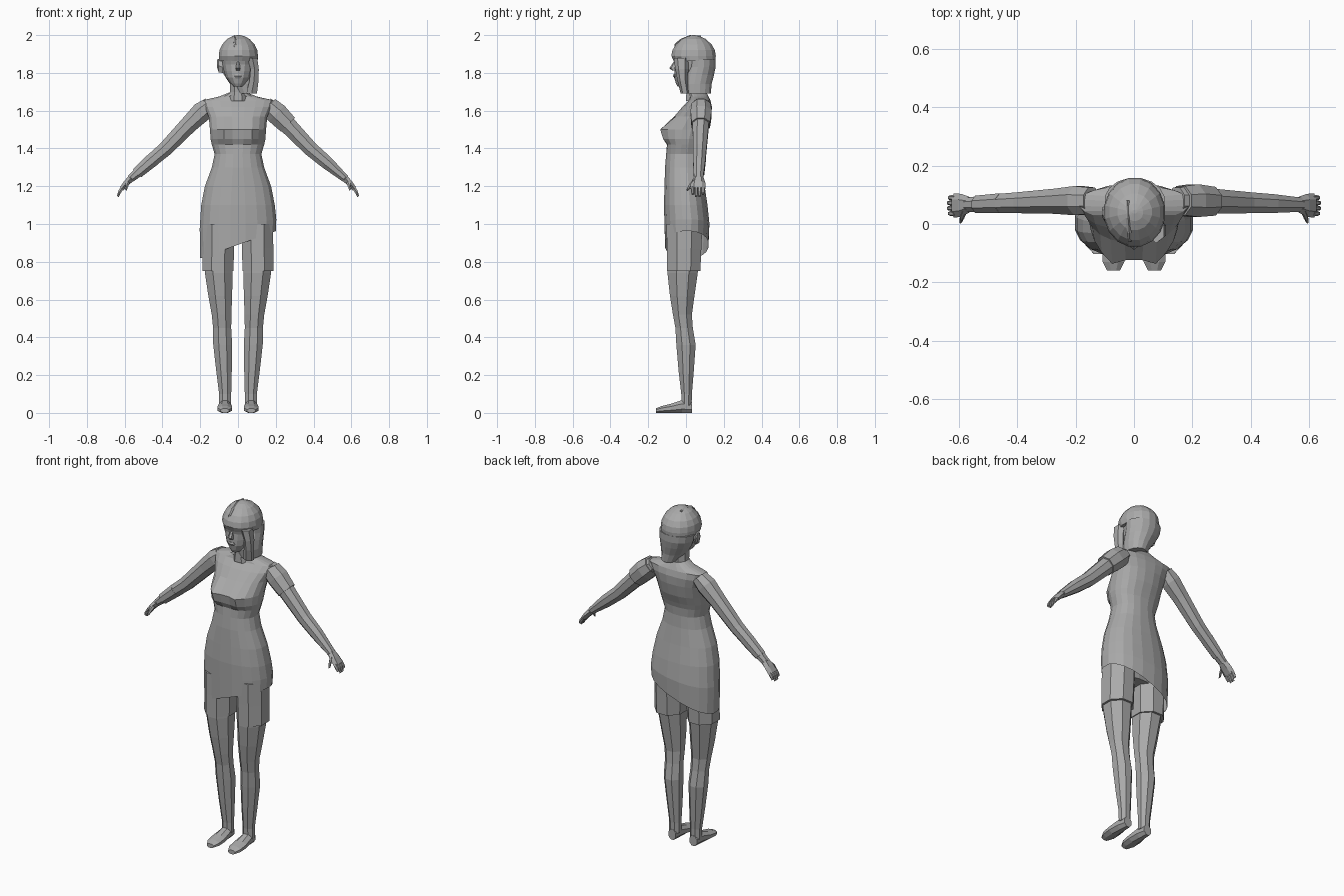
import bpy, bmesh, math
from mathutils import Vector

grey = bpy.data.materials.new("plain grey")
grey.diffuse_color = (0.4, 0.4, 0.4, 1)
X, Y, Z = Vector((1, 0, 0)), Vector((0, 1, 0)), Vector((0, 0, 1))


def skin(name, rings, caps=(True, True), mirror=False):
    """Join rings of points into a flat-shaded skin."""
    bm = bmesh.new()
    vr = [[bm.verts.new(p) for p in r] for r in rings]
    n = len(vr[0])
    for a, b in zip(vr, vr[1:]):
        for i in range(n):
            j = (i + 1) % n
            bm.faces.new((a[i], a[j], b[j], b[i]))
    if caps[0]:
        bm.faces.new(vr[0][::-1])
    if caps[1]:
        bm.faces.new(vr[-1])
    bmesh.ops.recalc_face_normals(bm, faces=bm.faces)
    me = bpy.data.meshes.new(name)
    bm.to_mesh(me)
    bm.free()
    ob = bpy.data.objects.new(name, me)
    me.materials.append(grey)
    bpy.context.collection.objects.link(ob)
    if mirror:
        m = ob.modifiers.new("mirror", 'MIRROR')
        m.use_mirror_merge = False
        c = bpy.data.objects.new(name + "_centre", None)
        c.hide_render = True
        bpy.context.collection.objects.link(c)
        m.mirror_object = c
    return ob


def tube(name, pts, u, v, n=8, mirror=True):
    """pts: (x, y, z, radius along u, radius along v)."""
    k = 1 / math.cos(math.pi / n)
    rings = []
    for x, y, z, ru, rv in pts:
        ring = []
        for i in range(n):
            a = 2 * math.pi * (i + .5) / n
            ring.append(Vector((x, y, z)) + u * (ru * k * math.cos(a)) + v * (rv * k * math.sin(a)))
        rings.append(ring)
    return skin(name, rings, mirror=mirror)


def shell(name, rows, n=16, e=0.88, caps=(True, True), shape=None):
    """rows: (z, centre x, half width, front y, back y)."""
    rings = []
    for k, (z, cx, hw, yf, yb) in enumerate(rows):
        ring = []
        for i in range(n):
            a = 2 * math.pi * (i + .5) / n
            c, s = math.cos(a), math.sin(a)
            p = Vector((cx + hw * math.copysign(abs(c) ** e, c),
                        (yf + yb) / 2 + (yb - yf) / 2 * math.copysign(abs(s) ** e, s), z))
            ring.append(shape(p, k, s) if shape else p)
        rings.append(ring)
    return skin(name, rings, caps)


# Dress and torso in one skin, with bust and slanted hem
def torso_shape(p, k, s):
    if k < 2:
        p.z += (0.36, 0.12)[k] * p.x
    if s < 0:
        d = (abs(p.x) - 0.072) / 0.045
        h = (p.z - 1.485) / 0.045
        p.y -= 0.042 * math.exp(-d * d - h * h)
    return p


shell("dress_torso", [
    (0.89, 0, .202, -.112, .12), (1.0, 0, .205, -.115, .125),
    (1.1, 0, .197, -.118, .115), (1.2, 0, .177, -.115, .10),
    (1.3, 0, .14, -.112, .088), (1.37, 0, .125, -.106, .085),
    (1.42, 0, .14, -.10, .09), (1.45, 0, .147, -.108, .10),
    (1.5, 0, .15, -.11, .12), (1.57, 0, .157, -.062, .135),
    (1.62, 0, .18, -.02, .138), (1.655, 0, .19, .015, .13),
    (1.675, 0, .10, .02, .12), (1.695, 0, .05, .01, .11)],
    n=20, caps=(False, True), shape=torso_shape)
shell("pelvis", [(.92, 0, .10, -.07, .07), (.97, 0, .18, -.095, .1), (1.08, 0, .18, -.10, .1)])

# Legs, shorts and feet
tube("leg", [(.104, -.015, .8, .075, .083), (.102, -.018, .74, .073, .08),
             (.094, -.02, .62, .063, .065), (.087, -.019, .52, .052, .05),
             (.084, -.01, .45, .048, .046), (.081, .0, .36, .05, .051),
             (.074, .001, .22, .041, .04), (.068, .003, .1, .032, .028),
             (.068, .003, .04, .032, .027)], X, Y)
tube("shorts_leg", [(.103, -.008, 1.0, .082, .095), (.104, -.01, .87, .083, .091),
                    (.106, -.012, .75, .082, .088)], X, Y)
tube("foot", [(.069, .032, .03, .024, .03), (.069, -.02, .034, .032, .034),
              (.07, -.08, .024, .039, .024), (.07, -.13, .018, .037, .018),
              (.07, -.16, .012, .022, .012)], X, Z)

# Arms and hands, square to the sloping arm direction
U = Vector((.7071, 0, .7071))
tube("arm", [(.145, .08, 1.635, .04, .045), (.19, .08, 1.595, .054, .05),
             (.26, .078, 1.527, .046, .043), (.385, .073, 1.397, .039, .036),
             (.47, .07, 1.325, .035, .032), (.57, .066, 1.238, .02, .024)], U, Y)
tube("palm", [(.565, .066, 1.243, .018, .024), (.592, .064, 1.215, .016, .034),
              (.617, .063, 1.186, .012, .036)], U, Y, 6)
for i in range(4):
    y = .036 + .018 * i
    r = .012 if i in (1, 2) else .0
    tube("finger", [(.612, y, 1.193, .009, .008), (.626, y, 1.172, .009, .008),
                    (.633 + r * .3, y, 1.158 - r, .006, .006)], U, Y, 6)
tube("thumb", [(.578, .052, 1.232, .011, .012), (.588, .026, 1.207, .010, .010),
               (.594, .008, 1.18, .006, .006)], U, Y, 6)

# Loose sleeve on one shoulder, cuff on the other wrist
tube("shoulder_sleeve", [(.16, .08, 1.625, .052, .05), (.205, .08, 1.585, .058, .056),
                         (.265, .078, 1.525, .052, .049)], U, Y, mirror=False)
tube("wrist_cuff", [(-.45, .071, 1.342, .037, .034), (-.535, .067, 1.268, .03, .03)],
     Vector((-.7071, 0, .7071)), Y, mirror=False)

# Neck and head
tube("neck", [(0, .055, 1.65, .055, .055), (0, .052, 1.70, .043, .05), (0, .045, 1.79, .043, .05)],
     X, Y, mirror=False)
shell("face", [(1.728, 0, .022, -.045, .01), (1.745, 0, .042, -.054, .06),
               (1.775, 0, .065, -.062, .09), (1.81, 0, .077, -.062, .1),
               (1.845, 0, .084, -.06, .1), (1.88, 0, .088, -.07, .1), (1.93, 0, .08, -.055, .1)],
      n=14, e=1)
tube("nose", [(0, -.055, 1.86, .006, .008), (0, -.07, 1.825, .012, .016),
              (0, -.06, 1.812, .011, .01)], X, Y, 6, mirror=False)
tube("mouth", [(0, -.058, 1.793, .014, .006), (0, -.058, 1.783, .022, .009),
               (0, -.054, 1.771, .012, .006)], X, Y, 6, mirror=False)
tube("ear", [(-.08, .025, 1.83, .03, .02), (-.102, .035, 1.838, .036, .022),
             (-.11, .042, 1.848, .022, .012)], Z, Y, 6, mirror=False)

# Hair: cap over the skull, falling to one side of the neck
shell("hair_cap", [(1.862, .002, .104, -.066, .158), (1.89, .002, .106, -.08, .16),
                   (1.92, .002, .102, -.074, .155), (1.95, .002, .088, -.056, .138),
                   (1.98, .002, .06, -.022, .105), (1.995, .002, .03, .01, .07),
                   (2.0, .002, .008, .035, .048)], e=1)
shell("hair_back", [(1.69, .045, .055, -.01, .133), (1.74, .03, .073, -.018, .137),
                    (1.79, .014, .09, -.012, .15), (1.83, .005, .1, .0, .158),
                    (1.87, .002, .104, .0, .159)], e=1)
tube("hair_side", [(.072, -.005, 1.69, .028, .02), (.085, -.018, 1.76, .024, .024),
                   (.088, -.022, 1.82, .022, .03), (.076, -.025, 1.88, .026, .035)],
     X, Y, 6, mirror=False)
# Hair parting fold
tube("hair_parting", [(-.022, .08, 1.985, .006, .01), (-.02, .02, 1.988, .008, .01),
                      (-.016, -.03, 1.968, .008, .01), (-.014, -.06, 1.942, .006, .01)],
     X, Z, 6, mirror=False)
